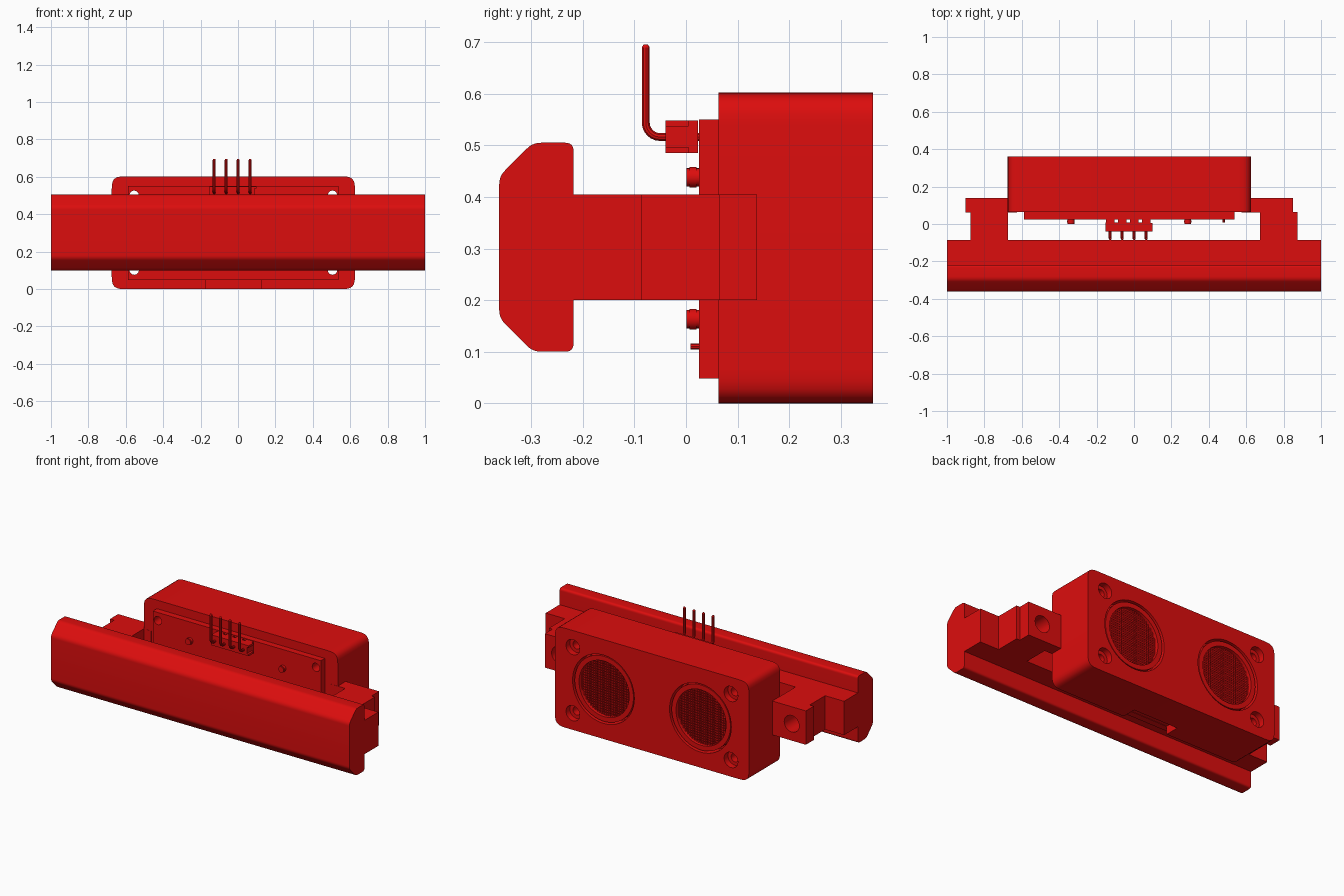
import bpy, bmesh
from math import cos, sin, pi, sqrt
from mathutils import Vector

cube = bpy.data.objects.get("Cube")
if cube:
    bpy.data.objects.remove(cube, do_unlink=True)

red = bpy.data.materials.new("red plastic")
red.use_nodes = True
colour = (0.72, 0.004, 0.004, 1)
red.diffuse_color = colour
red.node_tree.nodes["Principled BSDF"].inputs["Base Color"].default_value = colour

MID = -0.025   # x centre of the sensor and its bracket
parts = []


def finish(name, bm):
    bmesh.ops.recalc_face_normals(bm, faces=bm.faces)
    mesh = bpy.data.meshes.new(name)
    bm.to_mesh(mesh)
    bm.free()
    mesh.materials.append(red)
    ob = bpy.data.objects.new(name, mesh)
    bpy.context.collection.objects.link(ob)
    parts.append(ob)
    return ob


def add_prism(bm, pts, axis, a, b):
    """Extrude a 2D outline: (x, z) along y, or (y, z) along x."""
    def place(p, t):
        return (p[0], t, p[1]) if axis == "y" else (t, p[0], p[1])
    lo = [bm.verts.new(place(p, a)) for p in pts]
    hi = [bm.verts.new(place(p, b)) for p in pts]
    bm.faces.new(lo)
    bm.faces.new(hi)
    for i in range(len(pts)):
        j = (i + 1) % len(pts)
        bm.faces.new((lo[i], lo[j], hi[j], hi[i]))


def prism(name, pts, axis, a, b):
    bm = bmesh.new()
    add_prism(bm, pts, axis, a, b)
    return finish(name, bm)


def rect(x0, x1, z0, z1):
    return [(x0, z0), (x1, z0), (x1, z1), (x0, z1)]


def circle(x, z, r, n=48):
    return [(x + r * cos(2 * pi * i / n), z + r * sin(2 * pi * i / n)) for i in range(n)]


def rounded(pts, r, steps=6):
    """Round every corner of an outline with a quadratic arc."""
    out = []
    for i, p in enumerate(pts):
        p, q, s = Vector(p), Vector(pts[i - 1]), Vector(pts[(i + 1) % len(pts)])
        a, b = p + (q - p).normalized() * r, p + (s - p).normalized() * r
        for k in range(steps + 1):
            t = k / steps
            w = 1 - 0.17 * 4 * t * (1 - t)
            mid = a * (1 - t) ** 2 + p * 2 * t * (1 - t) + b * t * t
            chord = a.lerp(b, t)
            out.append(tuple(chord + (mid - chord) * (2 - w) if r > 0.03 else mid))
    return out


def cut(ob, pts, a, b):
    tool = prism("cutter", pts, "y", a, b)
    tool.hide_render = True
    mod = ob.modifiers.new("cut", "BOOLEAN")
    mod.operation, mod.solver, mod.object = "DIFFERENCE", "EXACT", tool
    bpy.context.view_layer.objects.active = ob
    bpy.ops.object.modifier_apply(modifier=mod.name)
    parts.remove(tool)
    bpy.data.objects.remove(tool, do_unlink=True)


# Front rail: chamfered head with a narrower web behind
head = [(-0.362, 0.165), (-0.297, 0.1), (-0.218, 0.1), (-0.218, 0.505),
        (-0.297, 0.505), (-0.362, 0.44)]
prism("rail_head", rounded(head, 0.016), "x", -1, 1)
prism("rail_web", rect(-0.23, -0.085, 0.2, 0.405), "x", -1, 1)

# Arms and drilled ears on both sides
for side, word in ((1, "left"), (-1, "right")):
    inner, outer, tip = MID + side * 0.7, side * 0.873, MID + side * 0.875
    hole = circle(MID + side * 0.78, 0.302, 0.05, 32)
    arm = prism(word + "_arm", rect(*sorted((side * 0.675, outer)), 0.2, 0.405), "y", -0.09, 0.065)
    cut(arm, hole, 0.0, 0.2)
    ear = prism(word + "_ear", rect(*sorted((MID + side * 0.6, tip)), 0.2, 0.405), "y", 0.062, 0.138)
    cut(ear, hole, 0.0, 0.2)

# Sensor housing with eye pockets, screw holes and a connector notch
housing = prism("housing", rounded(rect(MID - 0.65, MID + 0.65, 0, 0.602), 0.065), "y", 0.063, 0.362)
board = prism("circuit_board", rect(MID - 0.563, MID + 0.563, 0.048, 0.55), "y", 0.025, 0.064)
screw_spots = [(MID + sx * 0.53, 0.301 + sz * 0.2) for sx in (-1, 1) for sz in (-1, 1)]
for x, z in screw_spots:
    cut(housing, circle(x, z, 0.025, 24), 0, 0.5)
    cut(housing, circle(x, z, 0.046, 32), 0.325, 0.5)
    cut(board, circle(x, z, 0.025, 24), 0, 0.5)
cut(housing, rect(MID - 0.15, MID + 0.15, -0.1, 0.05), 0, 0.15)

# Eyes: recessed cans with a wire grille
for side, word in ((1, "left"), (-1, "right")):
    cx, cz = MID + side * 0.325, 0.301
    cut(housing, circle(cx, cz, 0.207, 64), 0.3, 0.5)
    can = prism(word + "_eye_can", circle(cx, cz, 0.197, 64), "y", 0.29, 0.356)
    cut(can, circle(cx, cz, 0.168, 64), 0.325, 0.5)
    bm = bmesh.new()
    for i in range(-11, 12):
        d = i * 0.0145
        h = sqrt(0.168 ** 2 - d * d)
        add_prism(bm, rect(cx + d - 0.003, cx + d + 0.003, cz - h, cz + h), "y", 0.324, 0.338)
        add_prism(bm, rect(cx - h, cx + h, cz + d - 0.003, cz + d + 0.003), "y", 0.324, 0.334)
    finish(word + "_eye_grille", bm)

# Round studs and a small lead on the front of the board
for sx in (-1, 1):
    for z in (0.163, 0.438):
        prism("board_stud", circle(MID + sx * 0.312, z, 0.018, 16), "y", 0.001, 0.03)
        prism("stud_collar", circle(MID + sx * 0.312, z, 0.02, 16), "y", 0.007, 0.02)
prism("board_lead", circle(0.48, 0.11, 0.006, 10), "y", 0.009, 0.03)

# Pin header: spacer blocks between thin flanges, then bent pins
prism("header_body", rect(MID - 0.127, MID + 0.1, 0.49, 0.54), "y", -0.04, 0.008)
for z in (0.485, 0.536):
    prism("header_flange", rect(MID - 0.127, MID + 0.125, z, z + 0.012), "y", -0.04, 0.005)
for i in range(4):
    x = -0.127 + i * 0.064
    prism("header_block", rect(x - 0.022, x + 0.022, 0.485, 0.548), "y", -0.04, 0.023)
    bend = [(-0.05 - 0.028 * sin(k * pi / 12), 0.544 - 0.028 * cos(k * pi / 12)) for k in range(7)]
    path = [(0.03, 0.516)] + bend + [(-0.078, 0.69)]
    bm = bmesh.new()
    rings = []
    for k, (y, z) in enumerate(path):
        turn = min(max(k - 1, 0), 6) * pi / 12
        across = Vector((0, sin(turn), cos(turn)))
        rings.append([bm.verts.new(Vector((x, y, z)) + 0.008 * (Vector((cos(a), 0, 0)) + across * sin(a)))
                      for a in (j * pi / 5 for j in range(10))])
    tip = [bm.verts.new((x + (v.co.x - x) * 0.6, -0.078 + (v.co.y + 0.078) * 0.6, 0.695)) for v in rings[-1]]
    rings.append(tip)
    for lower, upper in zip(rings, rings[1:]):
        for j in range(10):
            bm.faces.new((lower[j], lower[j - 9], upper[j - 9], upper[j]))
    bm.faces.new(rings[0])
    bm.faces.new(rings[-1])
    finish("header_pin", bm)

# Smooth the round walls and keep hard edges sharp
bpy.ops.object.select_all(action="DESELECT")
for ob in parts:
    ob.select_set(True)
bpy.context.view_layer.objects.active = housing
bpy.ops.object.shade_smooth_by_angle(angle=pi / 6)
